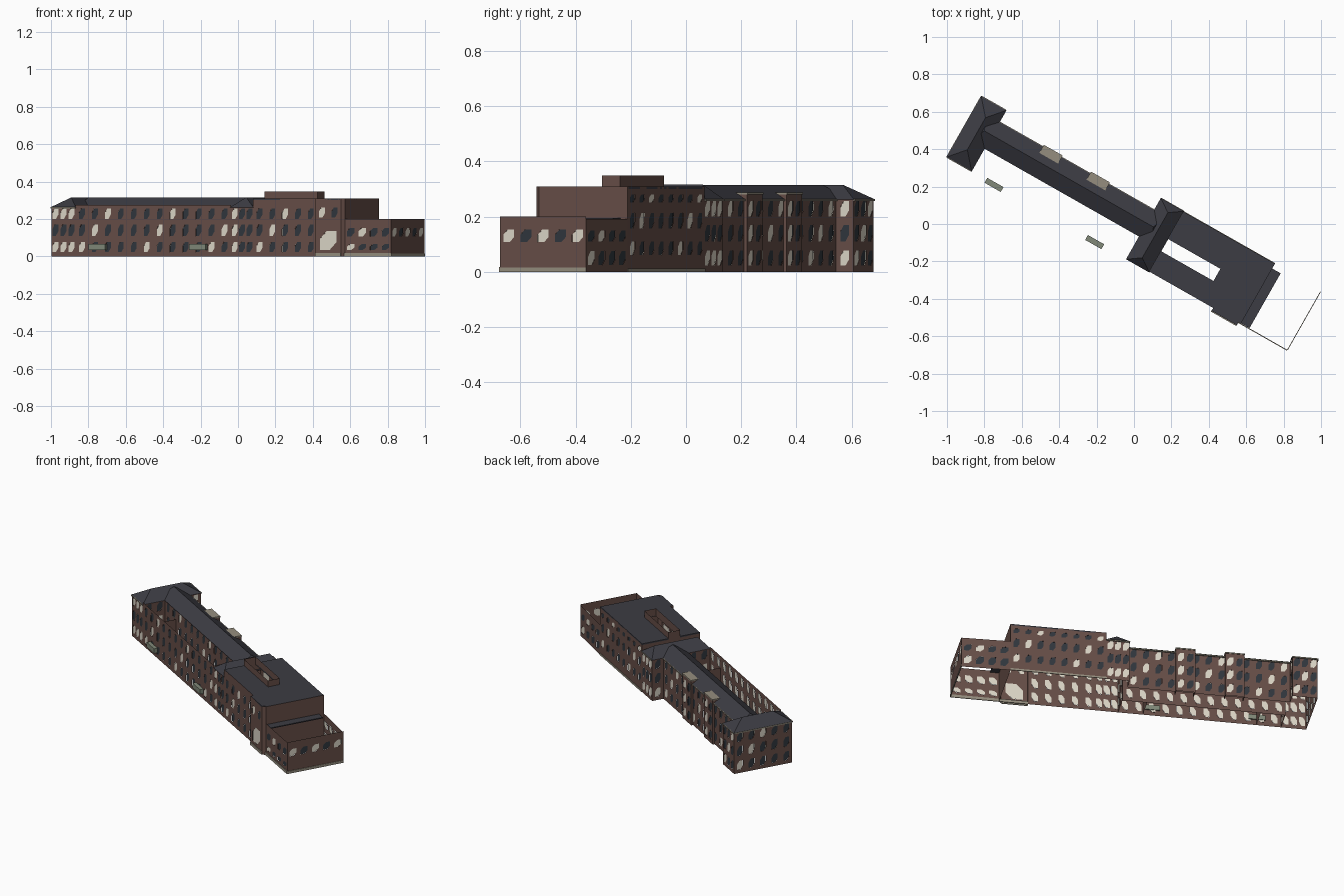
import bpy, bmesh, math
from mathutils import Vector

if "Cube" in bpy.data.objects:
    bpy.data.objects.remove(bpy.data.objects["Cube"], do_unlink=True)

TURN = -math.radians(29.6)   # the building stands askew to the axes


def material(name, rgb):
    m = bpy.data.materials.new(name)
    m.use_nodes = True
    m.diffuse_color = (*rgb, 1)
    m.node_tree.nodes["Principled BSDF"].inputs["Base Color"].default_value = (*rgb, 1)
    return m


brick = material("brown brick", (.135, .077, .064))
glass = material("dark glass", (.03, .038, .048))
cream = material("cream blind", (.72, .68, .58))
slate = material("slate roof", (.045, .045, .056))
stone = material("pale stone", (.3, .27, .21))
green = material("grey green canopy", (.22, .25, .19))


def finish(name, bm, *mats):
    mesh = bpy.data.meshes.new(name)
    bm.to_mesh(mesh)
    bm.free()
    for m in mats:
        mesh.materials.append(m)
    ob = bpy.data.objects.new(name, mesh)
    ob.rotation_euler.z = TURN
    bpy.context.collection.objects.link(ob)
    return ob


def box(name, u, v, z, mat):
    bm = bmesh.new()
    bmesh.ops.create_cube(bm, size=1)
    for p in bm.verts:
        p.co = [(a + b) / 2 + c * (b - a) for (a, b), c in zip((u, v, z), p.co)]
    return finish(name, bm, mat)


def wall(name, start, end, z0, z1, cols=0, rows=(), width=.036, bright=5):
    """Thin wall, left to right seen from outside, with leaning six-sided windows."""
    a, b = Vector((*start, 0)), Vector((*end, 0))
    length = (b - a).length
    along = (b - a) / length
    inward = Vector((-along.y, along.x, 0))
    bm = bmesh.new()

    def face(points, mat, depth=0):
        f = bm.faces.new([bm.verts.new(a + along * s + inward * depth + Vector((0, 0, z)))
                          for s, z in points])
        f.material_index = mat

    xs, zs = [0], [z0]
    if rows:
        for i in range(cols):
            c = length * (i + .5) / cols
            xs += [c - width / 2, c + width / 2]
        for mid, h in rows:
            zs += [mid - h / 2, mid + h / 2]
    xs.append(length)
    zs.append(z1)
    for i in range(len(xs) - 1):
        for j in range(len(zs) - 1):
            l, r, lo, hi = xs[i], xs[i + 1], zs[j], zs[j + 1]
            if i % 2 == 0 or j % 2 == 0:
                face([(l, lo), (r, lo), (r, hi), (l, hi)], 0)
                continue
            dx, dz = (r - l) * .4, (hi - lo) * .4
            face([(l, hi - dz), (l + dx, hi), (l, hi)], 0)
            face([(r - dx, lo), (r, lo), (r, lo + dz)], 0)
            pane = [(l, lo), (r - dx, lo), (r, lo + dz), (r, hi), (l + dx, hi), (l, hi - dz)]
            lit = (i // 2 * 2 + j // 2 * 3) % bright == 0
            face(pane, 2 if lit else 1, .001)
            face(pane[::-1], 2, .004)
    return finish(name, bm, brick, glass, cream)


def roof(name, u, v, eave, top, hip, lengthwise=False):
    """Ridged roof; the ridge stops short of each end by hip."""
    bm = bmesh.new()
    (u0, u1), (v0, v1) = u, v
    corner = [bm.verts.new(p) for p in
              ((u0, v0, eave), (u1, v0, eave), (u1, v1, eave), (u0, v1, eave))]
    um, vm = (u0 + u1) / 2, (v0 + v1) / 2
    if lengthwise:
        ends = (u1 - hip, vm, top), (u0 + hip, vm, top)
        corner = corner[1:] + corner[:1]
    else:
        ends = (um, v0 + hip, top), (um, v1 - hip, top)
    r0, r1 = [bm.verts.new(p) for p in ends]
    c0, c1, c2, c3 = corner
    for f in ((c0, c1, r0), (c1, c2, r1, r0), (c2, c3, r1), (c3, c0, r0, r1)):
        bm.faces.new(f)
    return finish(name, bm, slate)


F, B = -.181, .188            # front and back lines
MF, MB = -.04, .115           # middle wing front and back
L, LR = -1.045, -.897         # left wing
C, CR = .06, .195             # cross wing
T, R = .76, 1.045             # tall block end, low block end
EAVE, TALL, LOW = .262, .308, .2
three = ((.05, .055), (.14, .06), (.228, .055))
tall_rows = ((.085, .05), (.185, .055), (.265, .03))

# Left wing
wall("left_wing_front", (L, F), (LR, F), 0, EAVE, 3, three, bright=2)
wall("left_wing_end", (L, B), (L, F), 0, EAVE, 5, three)
wall("left_wing_back", (LR, B), (L, B), 0, EAVE, 3, three)
wall("left_wing_return", (LR, MB), (LR, B), 0, EAVE, 1, three, bright=2)
wall("left_wing_court_side", (LR, F), (LR, MF), 0, EAVE, 2, three)
roof("left_wing_roof", (L - .004, LR + .004), (F - .004, B + .004), EAVE, .315, .09)

# Middle wing and its unroofed front courts
wall("court_front_wall", (LR, F), (C, F), 0, .274, 12, three)
wall("middle_court_wall", (LR, MF), (C, MF), 0, EAVE, 12, three)
wall("middle_back_wall", (C, MB), (LR, MB), 0, EAVE, 13, three)
for n, u in (("left", -.752), ("right", -.085)):
    wall(n + "_court_divider", (u, F), (u, MF), 0, .2)
roof("middle_roof", (-.972, .128), (MF - .005, MB + .005), EAVE, .314, .03, True)

# Back piers with dormers
for n, u in (("right", -.28), ("left", -.57)):
    pier = (u + .055, MB + .012), (u - .055, MB + .012)
    wall(n + "_pier_face", *pier, 0, .28, 2, three, bright=3)
    for s in (-1, 1):
        e = u + s * .055
        box(n + "_pier_cheek", (e - .002, e + .002), (MB - .035, MB + .012), (0, .28), brick)
    box(n + "_dormer_cap", (u - .058, u + .058), (MB - .04, MB + .015), (.28, .287), stone)

# Cross wing
wall("cross_wing_front", (C, F), (CR, F), 0, EAVE, 3, three, bright=3)
wall("cross_wing_back", (CR, B), (C, B), 0, EAVE, 3, three, bright=2)
wall("cross_wing_court_side", (C, MF), (C, F), 0, EAVE, 2, three)
wall("cross_wing_return", (C, B), (C, MB), 0, EAVE, 1, three)
roof("cross_wing_roof", (C - .004, CR + .004), (F - .004, B + .004), EAVE, .316, .05)

# Tall block with projecting entrance bay
wall("tall_front", (CR, F), (.59, F), 0, TALL, 5, three)
wall("tall_back", (T, B), (CR, B), 0, TALL, 8, tall_rows)
wall("tall_end", (T, F), (T, B), 0, TALL)
wall("tall_inner_side", (CR, B), (CR, F), .255, TALL)
wall("bay_entrance", (.59, F - .018), (T - .015, F - .018), 0, .18, 1, ((.085, .1),), width=.1)
wall("bay_upper", (.59, F - .018), (T - .015, F - .018), .18, TALL, 2, ((.235, .055),))
wall("bay_left_cheek", (.59, F), (.59, F - .018), 0, TALL)
wall("bay_right_cheek", (T - .015, F - .018), (T, F), 0, TALL)
box("bay_roof", (.59, T - .015), (F - .018, F), (TALL - .008, TALL), slate)

# Flat roof around an open light well, with the well's raised parapet
W0, W1, WF, WB = CR, .52, -.055, .02
for n, u, v in (("front", (CR, T), (F, WF)), ("back", (CR, T), (WB, B)),
                ("end", (W1, T), (WF, WB))):
    box("flat_roof_" + n, u, v, (TALL - .008, TALL), slate)
well = [(W0, WF), (W1, WF), (W1, WB), (W0, WB)]
for i, n in enumerate(("front", "right", "back", "left")):
    wall("light_well_" + n, well[i], well[(i + 1) % 4], TALL - .01, .348)

# Low open block at the right end
low = ((.13, .045),)
wall("low_front", (T, F), (R, F), 0, LOW, 4, ((.05, .03), (.13, .045)), width=.045)
wall("low_end", (R, F), (R, B - .01), 0, LOW, 5, low, width=.045, bright=4)
wall("low_back", (R, B - .01), (T, B), 0, LOW - .008, 4, ((.05, .05), (.13, .04)), width=.045)
box("low_roof_strip", (T, .812), (F + .002, B - .03), (.188, .194), slate)

# Stone base and cornices
box("front_base", (.59, R), (F - .004, F + .001), (0, .018), stone)
box("bay_base", (.588, T - .015), (F - .023, F - .017), (0, .018), stone)
box("end_base", (R - .001, R + .003), (F, B - .01), (0, .016), stone)
box("tall_back_base", (CR, T), (B - .001, B + .003), (0, .012), stone)
for n, u, v in (("left_front", (L, LR), (F - .006, F)), ("left_back", (L, LR), (B, B + .006)),
                ("left_end", (L - .005, L), (F, B)), ("middle_back", (LR, C), (MB, MB + .007)),
                ("cross_back", (C, CR), (B, B + .006))):
    box(n + "_cornice", u, v, (EAVE - .006, EAVE + .001), stone)

# Entrance canopies
for n, u in (("left", -.754), ("right", -.135)):
    box(n + "_canopy", (u - .05, u + .05), (F - .022, F + .008), (.035, .065), green)
